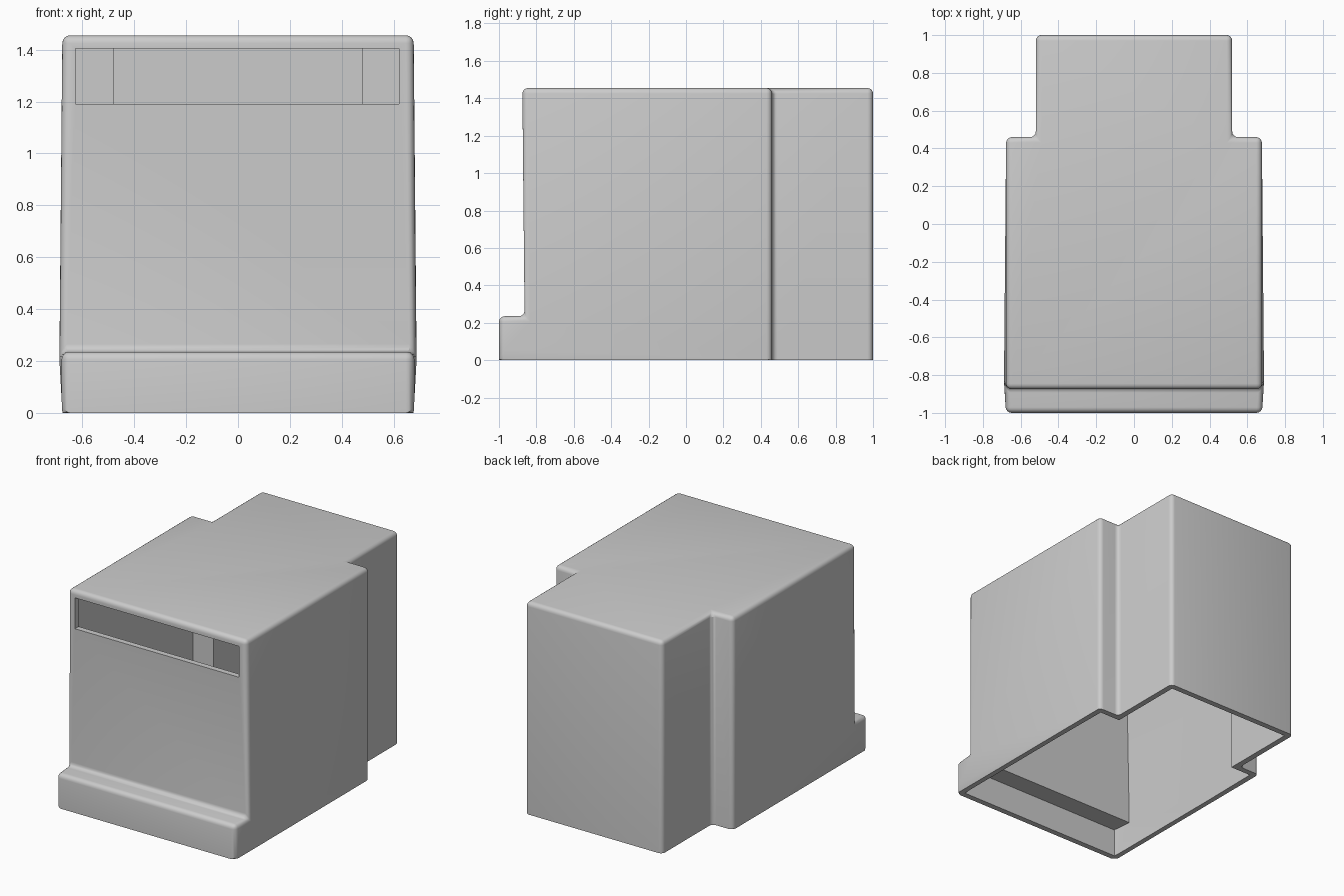
import bpy
import bmesh
import math

default = bpy.data.objects.get("Cube")
if default:
    bpy.data.objects.remove(default, do_unlink=True)

# Single plain grey plastic
grey = bpy.data.materials.new("plain_grey")
grey.use_nodes = True
colour = (0.6, 0.6, 0.6, 1.0)
grey.diffuse_color = colour
grey.node_tree.nodes["Principled BSDF"].inputs["Base Color"].default_value = colour

WALL = 0.04
TOP = 1.455
STEP = 0.235


def body_solid(name, inset, floor, radius):
    """Stepped box with a narrower rear; inset shrinks it to the cavity."""
    bm = bmesh.new()
    t = inset
    front, shoulder, back = -1 + t, 0.46 - t, 1 - t
    wide, neck, bulge = 0.677 - t, 0.52 - t, 0.69 - t
    top, step = TOP - t, STEP - t
    # Corner positions shared by the left and right halves
    corners = {
        "lip_low": (wide, front, floor), "lip_high": (wide, front, step),
        "crease": (bulge, -0.863 + t, step), "brow": (wide, -0.875 + t, top),
        "shoulder_high": (wide, shoulder, top), "shoulder_low": (wide, shoulder, floor),
        "neck_high": (neck, shoulder, top), "neck_low": (neck, shoulder, floor),
        "back_high": (neck, back, top), "back_low": (neck, back, floor),
    }
    side = {s: {k: bm.verts.new((s * x, y, z)) for k, (x, y, z) in corners.items()}
            for s in (1, -1)}
    left, right = side[1], side[-1]
    # Slightly bulging flanks and the rear shoulders
    rim = ["lip_high", "lip_low", "shoulder_low", "shoulder_high", "brow"]
    for v in (left, right):
        for a, b in zip(rim, rim[1:]):
            bm.faces.new((v["crease"], v[a], v[b]))
        for a, b in (("shoulder", "neck"), ("neck", "back")):
            bm.faces.new((v[a + "_low"], v[b + "_low"], v[b + "_high"], v[a + "_high"]))
    # Front lip, ledge, front panel and back panel
    for a, b in (("lip_low", "lip_high"), ("lip_high", "crease"),
                 ("crease", "brow"), ("back_low", "back_high")):
        bm.faces.new((left[a], left[b], right[b], right[a]))
    # Roof and underside
    for outline in (("brow", "shoulder_high", "neck_high", "back_high"),
                    ("lip_low", "shoulder_low", "neck_low", "back_low")):
        bm.faces.new([left[k] for k in outline] + [right[k] for k in reversed(outline)])
    bmesh.ops.recalc_face_normals(bm, faces=bm.faces)
    # Round every hard edge except the open foot
    if radius:
        edges = [e for e in bm.edges if e.calc_face_angle() > math.radians(30)
                 and max(v.co.z for v in e.verts) > floor + 0.01]
        bmesh.ops.bevel(bm, geom=edges, offset=radius, segments=4,
                        profile=0.5, affect='EDGES', clamp_overlap=True)
        bmesh.ops.recalc_face_normals(bm, faces=bm.faces)
    mesh = bpy.data.meshes.new(name)
    bm.to_mesh(mesh)
    bm.free()
    mesh.materials.append(grey)
    obj = bpy.data.objects.new(name, mesh)
    bpy.context.collection.objects.link(obj)
    return obj


def cut(target, cutter):
    cutter.hide_render = True
    mod = target.modifiers.new("cut", 'BOOLEAN')
    mod.operation = 'DIFFERENCE'
    mod.solver = 'EXACT'
    mod.object = cutter
    bpy.context.view_layer.objects.active = target
    bpy.ops.object.modifier_apply(modifier=mod.name)
    bpy.data.objects.remove(cutter, do_unlink=True)


# Hollow cover, open underneath
cover = body_solid("cover_shell", 0, 0, 0.03)
cut(cover, body_solid("cavity_cutter", WALL, -0.1, 0))

# Wide slot through the upper front panel
bpy.ops.mesh.primitive_cube_add(size=1, location=(-0.003, -0.86, 1.297))
slot = bpy.context.object
slot.name = "slot_cutter"
slot.scale = (1.246, 0.2, 0.213)
slot.data.materials.append(grey)
bpy.context.view_layer.update()
cut(cover, slot)

bpy.ops.object.select_all(action='DESELECT')
cover.select_set(True)
bpy.context.view_layer.objects.active = cover
bpy.ops.object.shade_smooth_by_angle(angle=math.radians(30))
